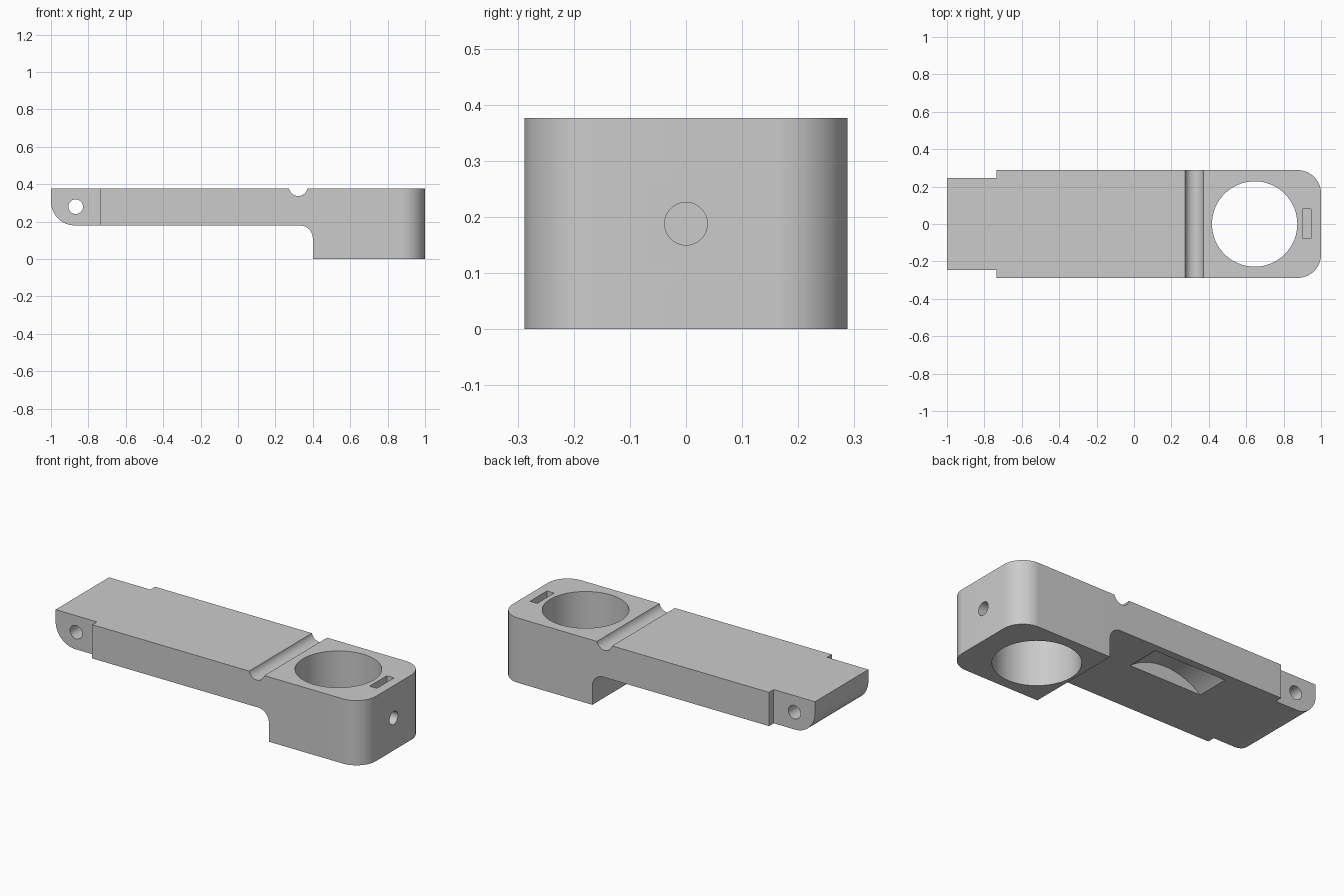
import bpy, bmesh
from math import sin, cos, pi, radians
from mathutils import Matrix

cube = bpy.data.objects.get("Cube")
if cube:
    bpy.data.objects.remove(cube, do_unlink=True)

grey = bpy.data.materials.new("plain grey")
grey.use_nodes = True
COLOUR = (0.6, 0.6, 0.6, 1)
grey.diffuse_color = COLOUR
grey.node_tree.nodes["Principled BSDF"].inputs["Base Color"].default_value = COLOUR

HALF_W, TOP, UNDER = 0.288, 0.376, 0.18


def add_object(name, bm):
    bmesh.ops.recalc_face_normals(bm, faces=bm.faces)
    mesh = bpy.data.meshes.new(name)
    bm.to_mesh(mesh)
    bm.free()
    mesh.materials.append(grey)
    obj = bpy.data.objects.new(name, mesh)
    bpy.context.collection.objects.link(obj)
    return obj


def arc(cx, cz, r, start, end, steps=20):
    angles = [radians(start + (end - start) * i / steps) for i in range(steps + 1)]
    return [(cx + r * cos(a), cz + r * sin(a)) for a in angles]


def extrude_profile(name, points, y0, y1):
    bm = bmesh.new()
    face = bm.faces.new([bm.verts.new((x, y0, z)) for x, z in points])
    moved = bmesh.ops.extrude_face_region(bm, geom=[face])["geom"]
    verts = [v for v in moved if isinstance(v, bmesh.types.BMVert)]
    bmesh.ops.translate(bm, verts=verts, vec=(0, y1 - y0, 0))
    return add_object(name, bm)


def box(name, low, high):
    return extrude_profile(name, [(low[0], low[2]), (high[0], low[2]),
                                  (high[0], high[2]), (low[0], high[2])], low[1], high[1])


def cylinder(name, centre, radius, length, axis, sides=64):
    turn = {"X": Matrix.Rotation(pi / 2, 4, "Y"), "Y": Matrix.Rotation(pi / 2, 4, "X"),
            "Z": Matrix.Identity(4)}[axis]
    bm = bmesh.new()
    bmesh.ops.create_cone(bm, cap_ends=True, segments=sides, radius1=radius, radius2=radius,
                          depth=length, matrix=Matrix.Translation(centre) @ turn)
    return add_object(name, bm)


# Side profile: rounded hinge end, thin arm, concave step, deep clamp head
profile = [(1, 0), (1, TOP), (-1, TOP)]
profile += arc(-0.872, UNDER + 0.128, 0.128, 180, 270)
profile += arc(0.33, UNDER - 0.07, 0.07, 90, 0)
profile += [(0.4, 0)]
body = extrude_profile("clamp_arm", profile, -HALF_W, HALF_W)

# Round the upright corners of the head
bm = bmesh.new()
bm.from_mesh(body.data)
corners = [e for e in bm.edges if all(v.co.x > 0.99 for v in e.verts)
           and abs(e.verts[0].co.z - e.verts[1].co.z) > 0.1]
bmesh.ops.bevel(bm, geom=corners, offset=0.125, segments=20, profile=0.5, affect="EDGES")
bm.to_mesh(body.data)
bm.free()

# Cutters for the bore, pin hole, groove, screw hole, nut slot and hinge shoulders
cutters = [
    cylinder("bore_cutter", (0.645, 0, 0.2), 0.228, 1, "Z", 96),
    cylinder("pin_hole_cutter", (-0.868, 0, 0.28), 0.039, 1, "Y"),
    cylinder("groove_cutter", (0.322, 0, 0.387), 0.05, 1, "Y"),
    cylinder("screw_hole_cutter", (1.02, 0, 0.188), 0.038, 0.2, "X"),
    box("nut_slot_cutter", (0.9, -0.077, 0.11), (0.946, 0.08, 0.5)),
    # Scooped pocket under the arm
    cylinder("pocket_cutter", (-0.167, 0.146, -0.118), 0.378, 0.196, "Y", 128),
]
for side, name in ((-1, "front"), (1, "back")):
    edges = sorted((side * 0.245, side * 0.5))
    cutters.append(box(name + "_shoulder_cutter", (-1.2, edges[0], -0.1), (-0.735, edges[1], 0.6)))

bpy.context.view_layer.objects.active = body
body.select_set(True)
for cutter in cutters:
    cut = body.modifiers.new(cutter.name, "BOOLEAN")
    cut.operation = "DIFFERENCE"
    cut.solver = "EXACT"
    cut.object = cutter
    bpy.ops.object.modifier_apply(modifier=cut.name)
for cutter in cutters:
    bpy.data.objects.remove(cutter, do_unlink=True)

bpy.ops.object.shade_smooth_by_angle(angle=radians(30))
